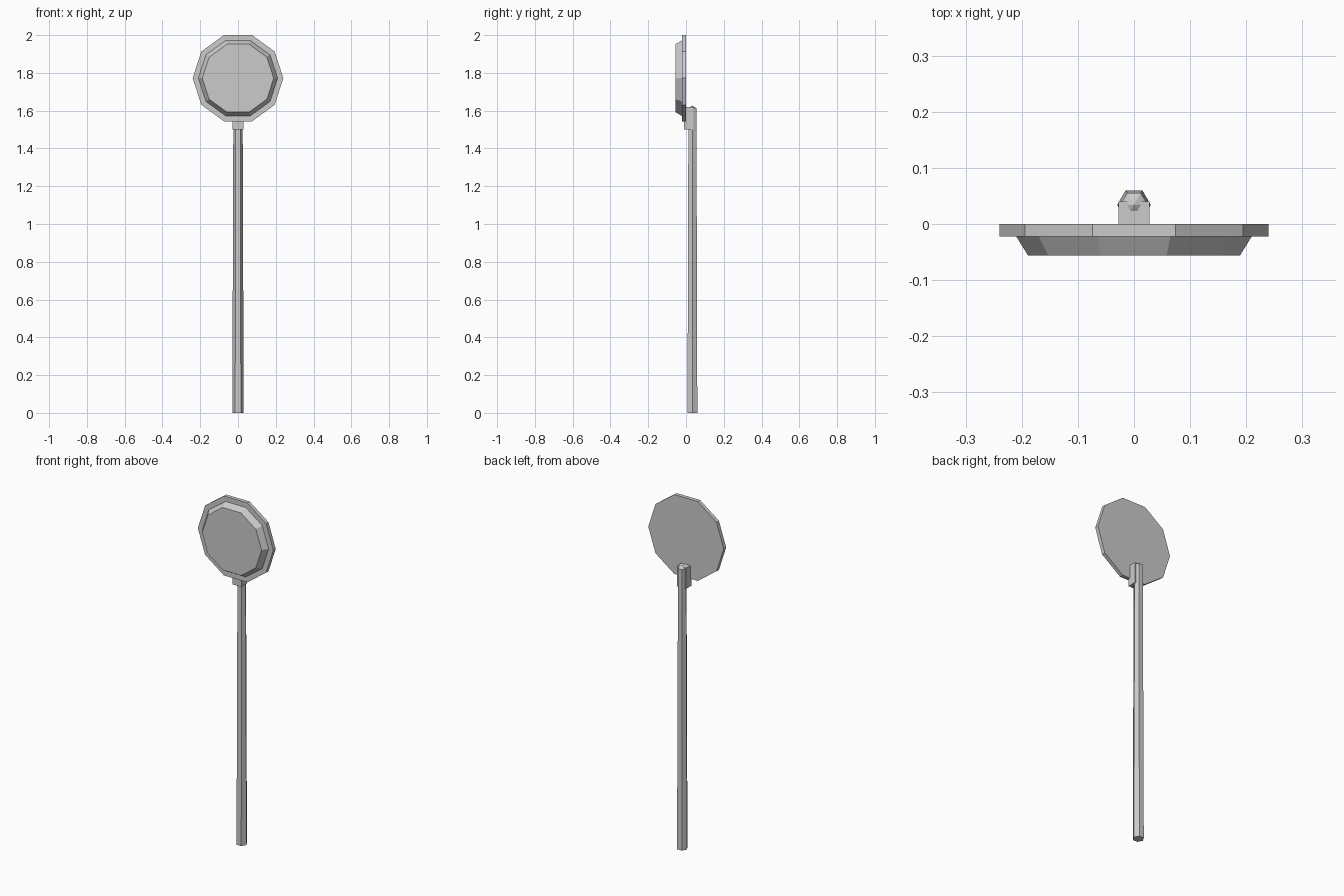
import bpy, bmesh, math

if "Cube" in bpy.data.objects:
    bpy.data.objects.remove(bpy.data.objects["Cube"])

grey = bpy.data.materials.new("light grey")
grey.diffuse_color = (0.6, 0.6, 0.6, 1)
grey.use_nodes = True
grey.node_tree.nodes["Principled BSDF"].inputs["Base Color"].default_value = grey.diffuse_color


def finish(name, bm):
    bmesh.ops.recalc_face_normals(bm, faces=bm.faces[:])
    mesh = bpy.data.meshes.new(name)
    bm.to_mesh(mesh)
    bm.free()
    mesh.materials.append(grey)
    obj = bpy.data.objects.new(name, mesh)
    bpy.context.collection.objects.link(obj)
    return obj


def loft(name, sides, rings, place, apex=None):
    """Join regular polygons (radius, distance) along an axis; cap or point the end."""
    bm = bmesh.new()
    loops = []
    for radius, dist in rings:
        angles = [2 * math.pi * i / sides for i in range(sides)]
        loops.append([bm.verts.new(place(radius * math.cos(a), radius * math.sin(a), dist))
                      for a in angles])
    for low, high in zip(loops, loops[1:]):
        for i in range(sides):
            j = (i + 1) % sides
            bm.faces.new((low[i], low[j], high[j], high[i]))
    bm.faces.new(loops[0])
    if apex is None:
        bm.faces.new(loops[-1])
    else:
        tip = bm.verts.new(place(0, 0, apex))
        for i in range(sides):
            bm.faces.new((loops[-1][i], loops[-1][(i + 1) % sides], tip))
    return finish(name, bm)


def facing_front(u, v, d):
    return (u, -d, 1.772 + v)


def upright(u, v, d):
    return (u, 0.034 + v, d)


# Ten-sided sign: rim plate with a bevelled raised face
loft("sign_rim", 10, [(0.24, 0), (0.24, 0.022)], facing_front)
loft("sign_face", 10, [(0.21, 0.02), (0.21, 0.022), (0.189, 0.056)], facing_front)

# Tapered six-sided post with a shallow pointed cap
loft("post", 6, [(0.03, 0), (0.0245, 1.613)], upright, apex=1.627)

# Block joining the post to the sign
bm = bmesh.new()
bmesh.ops.create_cube(bm, size=1)
bmesh.ops.scale(bm, vec=(0.056, 0.05, 0.12), verts=bm.verts)
bmesh.ops.translate(bm, vec=(0, 0.015, 1.56), verts=bm.verts)
finish("bracket", bm)
